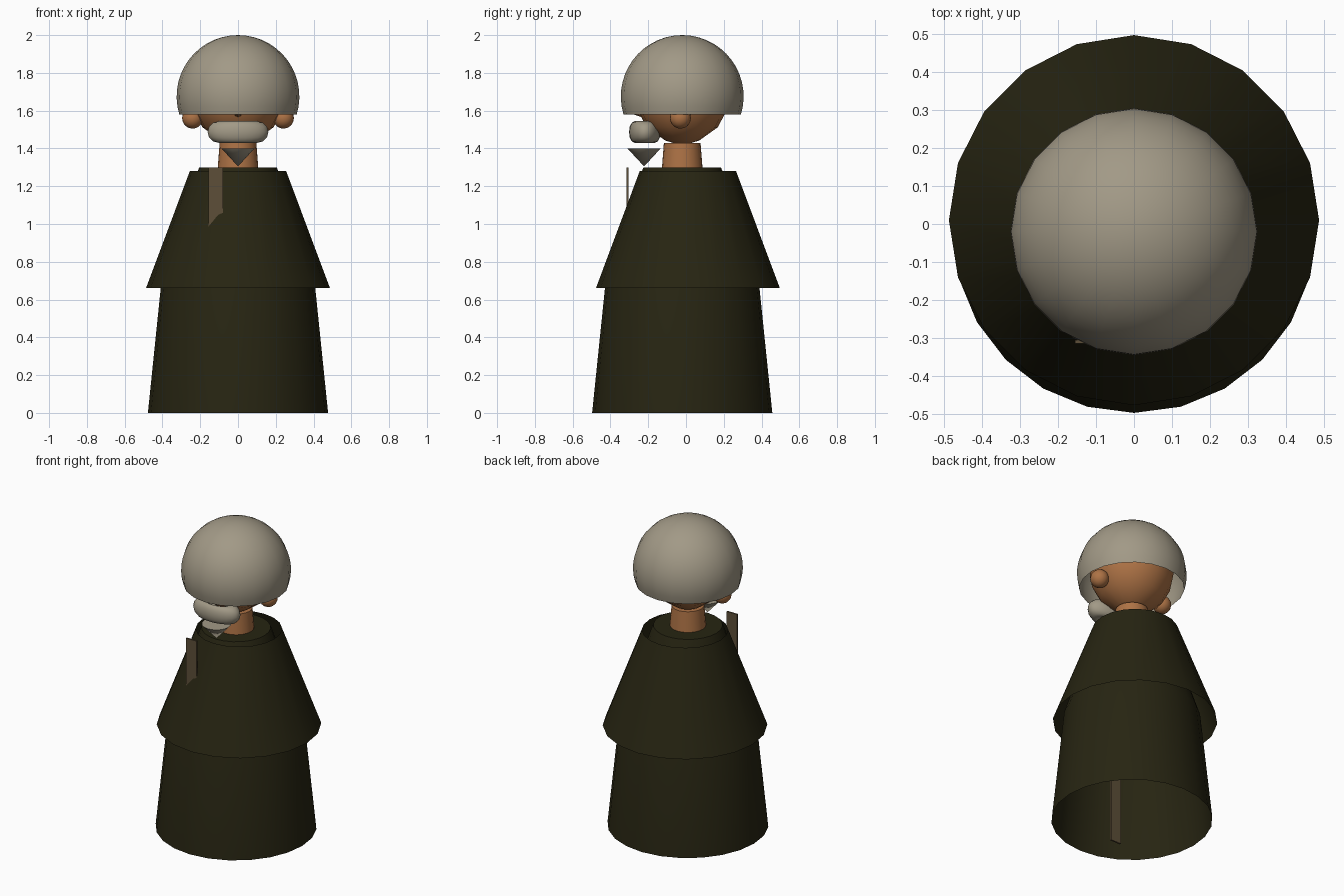
import bpy, bmesh, math

if "Cube" in bpy.data.objects:
    bpy.data.objects.remove(bpy.data.objects["Cube"])


def material(name, rgb):
    m = bpy.data.materials.new(name)
    m.diffuse_color = (*rgb, 1)
    m.use_nodes = True
    m.node_tree.nodes["Principled BSDF"].inputs["Base Color"].default_value = m.diffuse_color
    return m


CLOTH = material("dark olive cloth", (0.020, 0.018, 0.006))
SKIN = material("skin", (0.42, 0.17, 0.06))
HAIR = material("grey hair", (0.36, 0.32, 0.24))
STRAP = material("brown strap", (0.11, 0.078, 0.04))


def finish(name, bm, mat, smooth=True):
    me = bpy.data.meshes.new(name)
    bm.to_mesh(me)
    bm.free()
    me.materials.append(mat)
    ob = bpy.data.objects.new(name, me)
    bpy.context.collection.objects.link(ob)
    if smooth:
        bpy.ops.object.select_all(action='DESELECT')
        ob.select_set(True)
        bpy.context.view_layer.objects.active = ob
        bpy.ops.object.shade_smooth_by_angle(angle=math.radians(40))
    return ob


def lathe(name, profile, n, mat, y=0.0):
    """Spin (radius, z) points, listed bottom to top, around a vertical axis."""
    bm = bmesh.new()
    rings = []
    for r, z in profile:
        if r == 0:
            rings.append([bm.verts.new((0, y, z))] * n)
        else:
            rings.append([bm.verts.new((r * math.cos(2 * math.pi * i / n),
                                        y + r * math.sin(2 * math.pi * i / n), z))
                          for i in range(n)])
    for a, b in zip(rings, rings[1:]):
        for i in range(n):
            j = (i + 1) % n
            bm.faces.new(dict.fromkeys((a[i], a[j], b[j], b[i])))
    return finish(name, bm, mat)


# Robe, open at the hem, and the cape over it
lathe("robe", [(0.477, 0), (0.405, 0.70), (0.215, 1.275), (0.205, 1.30), (0, 1.30)],
      24, CLOTH, -0.02)
lathe("cape", [(0.487, 0.66), (0.255, 1.28)], 20, CLOTH, 0.01)

# Neck and head
lathe("neck", [(0.108, 1.29), (0.097, 1.43), (0, 1.43)], 20, SKIN, -0.02)
lathe("head", [(0, 1.415), (0.09, 1.442), (0.188, 1.512), (0.235, 1.60), (0.25, 1.68),
               (0.22, 1.80), (0.13, 1.88), (0, 1.91)], 16, SKIN, -0.02)

# Ears
for side, x in (("left", 0.24), ("right", -0.24)):
    bm = bmesh.new()
    bmesh.ops.create_uvsphere(bm, u_segments=16, v_segments=10, radius=0.056)
    bmesh.ops.translate(bm, verts=bm.verts, vec=(x, -0.03, 1.561))
    finish(side + "_ear", bm, SKIN)

# Nose, mostly hidden under the fringe
bm = bmesh.new()
bmesh.ops.create_cone(bm, cap_ends=True, segments=8, radius1=0.03, radius2=0.004, depth=0.08)
for v in bm.verts:
    x, y, z = v.co
    v.co = (x, -0.25 - z, 1.588 + y)
finish("nose", bm, SKIN)

# Bowl of hair, open underneath
R, C = 0.325, 1.675
start = math.asin((1.58 - C) / R)
steps = 14
hair = [(R * math.cos(a), C + R * math.sin(a))
        for a in (start + (math.pi / 2 - start) * k / steps for k in range(steps))]
lathe("hair", hair + [(0, C + R)], 20, HAIR, -0.02)

# Moustache: ring flattened front to back
bpy.ops.mesh.primitive_torus_add(major_radius=0.104, minor_radius=0.057, major_segments=24,
                                 minor_segments=12, location=(0, -0.218, 1.487))
moustache = bpy.context.object
moustache.name = "moustache"
moustache.scale.y = 0.52
moustache.data.materials.append(HAIR)
bpy.ops.object.shade_smooth_by_angle(angle=math.radians(40))

# Pointed beard
lathe("beard", [(0, 1.305), (0.088, 1.40), (0, 1.40)], 16, HAIR, -0.222)

# Strap hanging down through the robe
bm = bmesh.new()
bmesh.ops.create_cube(bm, size=1)
for v in bm.verts:
    v.co = (-0.118 + v.co.x * 0.075, -0.31 + v.co.y * 0.01, 0.66 + v.co.z * 1.28)
finish("strap", bm, STRAP, smooth=False)
